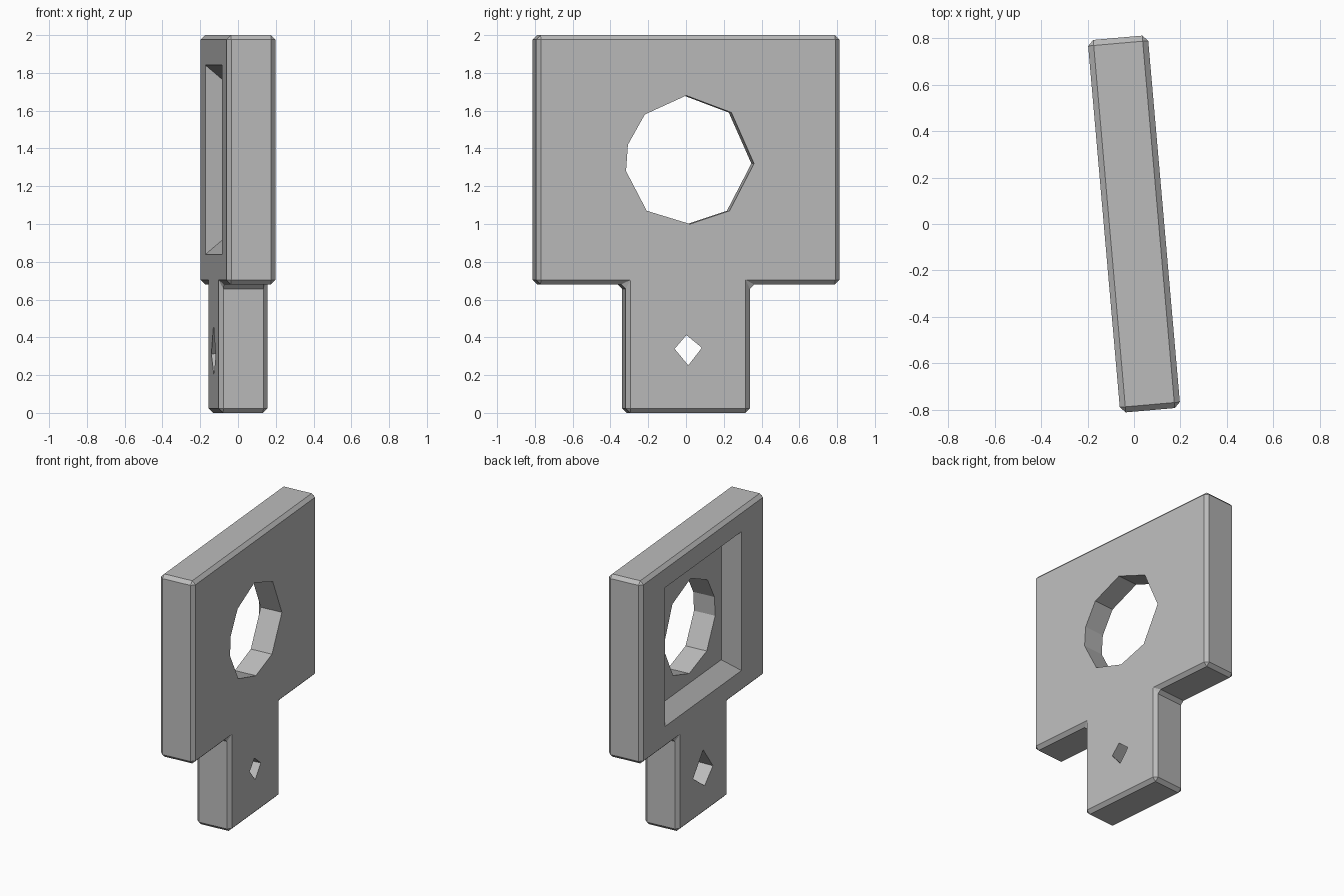
import bpy, bmesh, math

if "Cube" in bpy.data.objects:
    bpy.data.objects.remove(bpy.data.objects["Cube"], do_unlink=True)

THICK = 0.26
TURN = math.radians(5)

grey = bpy.data.materials.new("plain_grey")
grey.use_nodes = True
grey.diffuse_color = (0.5, 0.5, 0.5, 1)
grey.node_tree.nodes["Principled BSDF"].inputs["Base Color"].default_value = (0.5, 0.5, 0.5, 1)


def loft(name, ring_a, xa, ring_b, xb):
    """Closed solid between two (y, z) outlines set at two x positions."""
    bm = bmesh.new()
    a = [bm.verts.new((xa, y, z)) for y, z in ring_a]
    b = [bm.verts.new((xb, y, z)) for y, z in ring_b]
    bm.faces.new(a)
    bm.faces.new(b)
    for i in range(len(a)):
        j = (i + 1) % len(a)
        bm.faces.new((a[i], a[j], b[j], b[i]))
    bmesh.ops.recalc_face_normals(bm, faces=bm.faces)
    mesh = bpy.data.meshes.new(name)
    bm.to_mesh(mesh)
    bm.free()
    mesh.materials.append(grey)
    obj = bpy.data.objects.new(name, mesh)
    bpy.context.collection.objects.link(obj)
    obj.rotation_euler.z = TURN
    return obj


def square(half, mid):
    return [(-half, mid - half), (half, mid - half), (half, mid + half), (-half, mid + half)]


# Plate with a narrower tab below, one chamfered slab
half = [(0.33, 0), (0.33, 0.68), (0.806, 0.68), (0.806, 2)]
outline = half + [(-y, z) for y, z in reversed(half)]
plate = loft("tabbed_plate", outline, -THICK / 2, outline, THICK / 2)
bevel = plate.modifiers.new("chamfer", "BEVEL")
bevel.width = 0.024
bevel.segments = 1
bevel.limit_method = "ANGLE"

# Sloped square recess on one side
recess = loft("recess_cutter", square(0.52, 1.34), -0.15, square(0.41, 1.34), -0.03)

# Large faceted through hole
rim = [(-0.01, 1.68), (0.23, 1.59), (0.35, 1.32), (0.22, 1.07), (0.01, 1.0),
       (-0.22, 1.07), (-0.33, 1.28), (-0.32, 1.42), (-0.23, 1.58)]
big_hole = loft("large_hole_cutter", rim, -0.2, rim, 0.2)

# Small four-sided hole in the tab, wider on the recess side
wide = [(0, 0.47), (0.135, 0.31), (-0.02, 0.2), (-0.13, 0.3)]
narrow = [(-0.01, 0.41), (0.07, 0.345), (0, 0.255), (-0.07, 0.34)]
small_hole = loft("small_hole_cutter", wide, -0.14, narrow, 0.14)

cutters = (recess, big_hole, small_hole)
for cutter in cutters:
    cutter.hide_render = True
    cut = plate.modifiers.new(cutter.name, "BOOLEAN")
    cut.operation = "DIFFERENCE"
    cut.solver = "EXACT"
    cut.object = cutter

# Bake the cuts and drop the cutters
bpy.context.view_layer.update()
final = bpy.data.meshes.new_from_object(plate.evaluated_get(bpy.context.evaluated_depsgraph_get()))
plate.modifiers.clear()
plate.data = final
for cutter in cutters:
    bpy.data.objects.remove(cutter, do_unlink=True)
